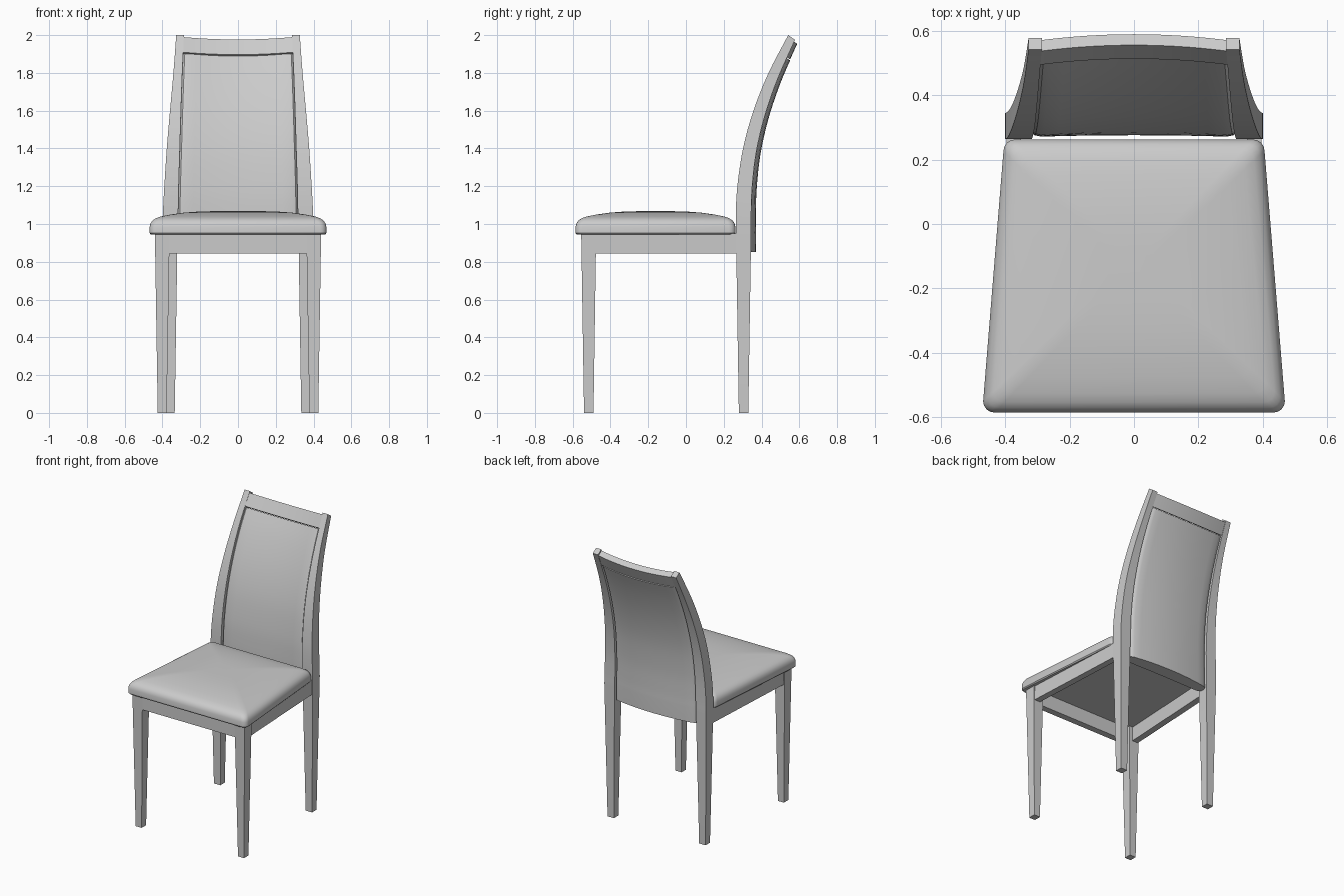
import bpy, bmesh, math
from mathutils import Vector

if "Cube" in bpy.data.objects:
    bpy.data.objects.remove(bpy.data.objects["Cube"])


def loft(name, rings, mirror=False, smooth=False):
    """Skin a list of closed rings and cap both ends."""
    bm = bmesh.new()
    rows = [[bm.verts.new(p) for p in r] for r in rings]
    n = len(rows[0])
    for a, b in zip(rows, rows[1:]):
        for i in range(n):
            j = (i + 1) % n
            bm.faces.new((a[i], a[j], b[j], b[i]))
    bm.faces.new(rows[0][::-1])
    bm.faces.new(rows[-1])
    bmesh.ops.recalc_face_normals(bm, faces=bm.faces)
    me = bpy.data.meshes.new(name)
    bm.to_mesh(me)
    bm.free()
    ob = bpy.data.objects.new(name, me)
    bpy.context.collection.objects.link(ob)
    if mirror:
        ob.modifiers.new("Mirror", 'MIRROR')
    if smooth:
        bpy.context.view_layer.objects.active = ob
        ob.select_set(True)
        bpy.ops.object.shade_smooth_by_angle(angle=math.radians(35))
        ob.select_set(False)
    return ob


def rect(x0, x1, y0, y1, z):
    return [(x0, y0, z), (x1, y0, z), (x1, y1, z), (x0, y1, z)]


# Back post profile: front y, front z, back y, back z, outer x, inner x
POST = [Vector(p) for p in (
    (0.28, 0.0, 0.33, 0.0, 0.385, 0.335),
    (0.265, 0.945, 0.345, 0.945, 0.40, 0.32),
    (0.264, 1.05, 0.345, 1.04, 0.398, 0.317),
    (0.272, 1.2, 0.350, 1.19, 0.390, 0.314),
    (0.302, 1.4, 0.372, 1.38, 0.377, 0.308),
    (0.357, 1.6, 0.418, 1.575, 0.360, 0.302),
    (0.437, 1.8, 0.486, 1.77, 0.342, 0.295),
    (0.541, 2.0, 0.577, 1.975, 0.327, 0.286))]


def post(v):
    """Sample the post profile: straight leg, then a smooth curve."""
    i = min(int(v), 6)
    t = v - i
    p1, p2 = POST[i], POST[i + 1]
    if i == 0:
        return p1.lerp(p2, t)
    p0 = POST[i - 1] if i > 1 else 2 * p1 - p2
    p3 = POST[i + 2] if i < 6 else 2 * p2 - p1
    return 0.5 * (2 * p1 + (p2 - p0) * t + (2 * p0 - 5 * p1 + 4 * p2 - p3) * t * t
                  + (3 * p1 - p0 - 3 * p2 + p3) * t ** 3)


def between(v, u, s, bow):
    """Point between the posts: u across, s through the depth, bowed backwards."""
    fy, fz, by, bz, xo, xi = post(v)
    k = bow * (1 - u * u) / math.hypot(by - fy, bz - fz)
    return (u * xi, fy + (by - fy) * (s + k), fz + (bz - fz) * (s + k))


def post_ring(v):
    fy, fz, by, bz, xo, xi = post(v)
    return [(xi, fy, fz), (xo, fy, fz), (xo, by, bz), (xi, by, bz)]


# Back legs running up into curved posts
loft("back_leg_and_post", [post_ring(0)] + [post_ring(1 + i / 4) for i in range(25)],
     mirror=True, smooth=True)

# Front legs, tapered
loft("front_leg", [rect(0.378, 0.425, -0.54, -0.49, 0),
                   rect(0.362, 0.44, -0.555, -0.476, 0.945)], mirror=True)

# Aprons
loft("front_apron", [rect(-0.37, 0.37, -0.55, -0.505, z) for z in (0.845, 0.95)])
loft("side_apron", [[(0.388, -0.48, z), (0.433, -0.48, z), (0.395, 0.27, z), (0.35, 0.27, z)]
                    for z in (0.845, 0.95)], mirror=True)

# Upholstered back panel
US = [-0.97, -0.9, -0.75, -0.5, -0.25, 0, 0.25, 0.5, 0.75, 0.9, 0.97]
panel = []
for i in range(25):
    v = 0.9 + (6.53 - 0.9) * i / 24
    bow = 0.004 + 0.024 * i / 24
    front = [between(v, u, 0.14 if abs(u) > 0.95 else 0.07, bow) for u in US]
    back = [between(v, u, 0.88 if abs(u) > 0.95 else 0.96, 0.03 - 0.006 * i / 24)
            for u in reversed(US)]
    panel.append([between(v, -1, 0.3, 0)] + front + [between(v, 1, 0.3, 0),
                 between(v, 1, 0.72, 0)] + back + [between(v, -1, 0.72, 0)])
loft("back_panel", panel, smooth=True)

# Curved top rail
loft("top_rail", [[between(v, u, s, 0.022) for v, s in
                   ((6.55, 0.03), (6.95, 0.03), (6.95, 0.95), (6.55, 0.95))]
                  for u in [i / 8 - 1 for i in range(17)]], smooth=True)


def seat_ring(d, z):
    """Trapezoid with rounded corners, inset by d."""
    y0, y1, r = -0.585 + d, 0.262 - d, 0.035 * (1 - d)
    x0, x1 = 0.468 - d, 0.405 - d
    ring = []
    for cx, cy, a0 in ((x0 - r, y0 + r, -90), (x1 - r, y1 - r, 0),
                       (r - x1, y1 - r, 90), (r - x0, y0 + r, 180)):
        for k in range(5):
            a = math.radians(a0 + 22.5 * k)
            ring.append((cx + r * math.cos(a), cy + r * math.sin(a), z))
    return ring


# Padded seat
loft("seat", [seat_ring(d, z) for d, z in (
    (0.006, 0.945), (0, 0.952), (0, 0.985), (0.005, 1.003), (0.015, 1.018), (0.032, 1.03),
    (0.06, 1.04), (0.11, 1.05), (0.18, 1.06), (0.26, 1.066), (0.34, 1.068))], smooth=True)
